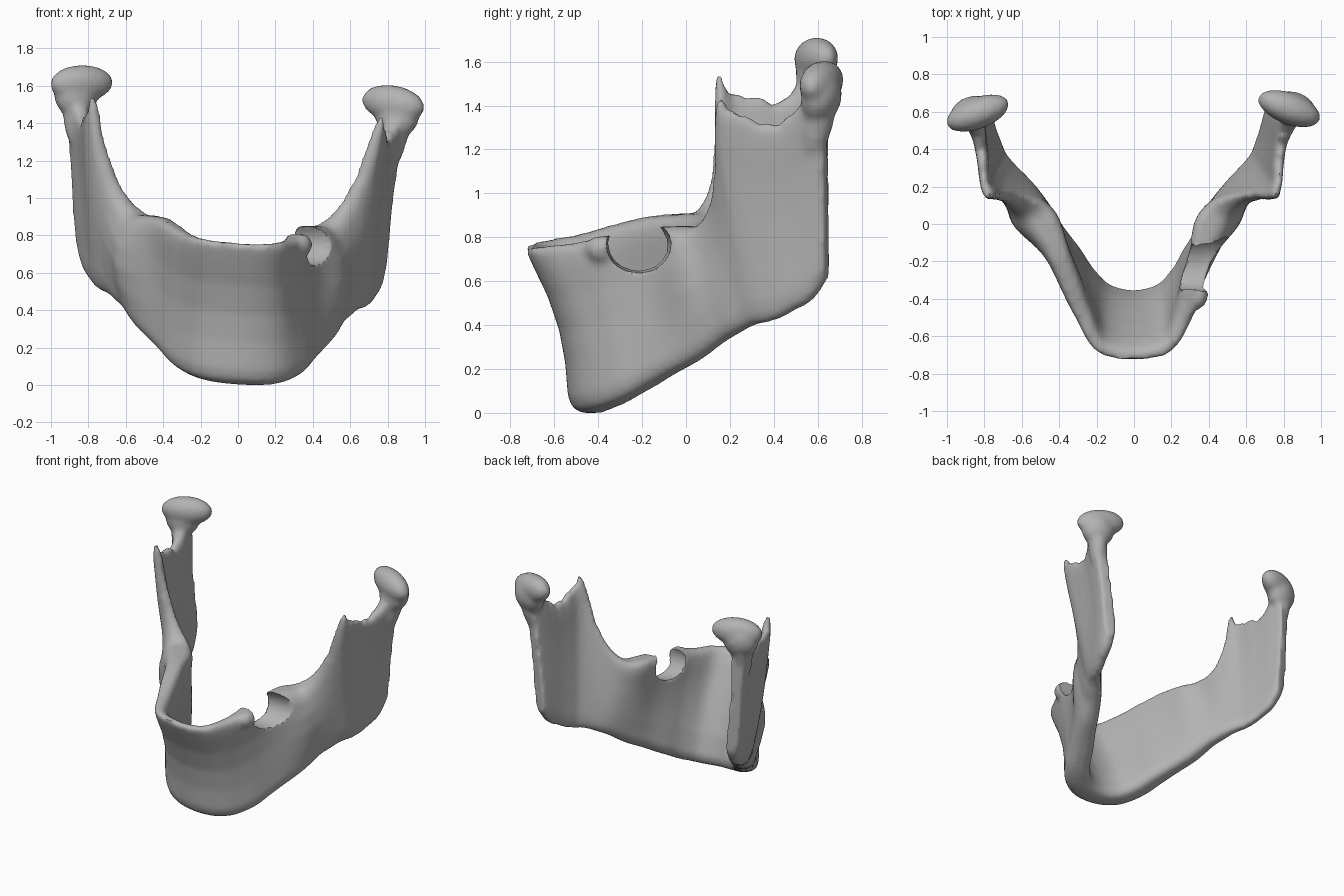
import bpy, bmesh, math, random
from mathutils import Vector, Matrix

random.seed(4)
cube = bpy.data.objects.get("Cube")
if cube:
    bpy.data.objects.remove(cube, do_unlink=True)

# Half-jaw columns from chin to rear border:
# bottom x, y, z, top x, y, z, bottom thickness, top thickness
COLUMNS = [
    (0, -.44, .0, 0, -.705, .755, .2, .07),
    (.17, -.40, .012, .18, -.665, .765, .2, .08),
    (.28, -.29, .06, .27, -.49, .79, .19, .1),
    (.35, -.17, .13, .325, -.33, .83, .18, .12),
    (.42, -.06, .2, .375, -.17, .865, .16, .13),
    (.49, .06, .27, .43, -.02, .875, .14, .16),
    (.55, .17, .355, .49, .07, .885, .12, .13),
    (.60, .24, .40, .58, .12, .98, .12, .08),
    (.635, .29, .43, .67, .14, 1.15, .11, .06),
    (.665, .33, .445, .76, .14, 1.46, .11, .05),
    (.69, .37, .455, .785, .2, 1.42, .1, .05),
    (.715, .43, .475, .795, .32, 1.37, .1, .06),
    (.74, .49, .51, .81, .44, 1.38, .1, .07),
    (.765, .575, .56, .84, .54, 1.46, .1, .1),
    (.785, .645, .66, .865, .635, 1.46, .09, .11),
]
# Height fraction and relative thickness around each column
PROFILE = [(0, .4), (.03, .8), (.1, 1), (.3, .95), (.5, .85), (.7, .85), (.88, 1), (.96, .95), (1, .6)]
STEPS = 5


def spline(a, b, c, d, t):
    return [.5 * (2 * q + (r - p) * t + (2 * p - 5 * q + 4 * r - s) * t * t
                  + (3 * q - p - 3 * r + s) * t ** 3) for p, q, r, s in zip(a, b, c, d)]


def mirror(col):
    return (-col[0], *col[1:3], -col[3], *col[4:])


def settle(p):
    """Slight natural tilt and asymmetry of the whole bone."""
    rear = min(max((p.y + .5) / .5, 0), 1)
    lean = .035 * rear * math.sin(math.pi * min(max(p.z, 0), 1.6) / 1.6)
    return Vector((p.x - lean, p.y, p.z - .065 * p.x))


def material(name, value):
    mat = bpy.data.materials.new(name)
    mat.use_nodes = True
    colour = (value, value, value, 1)
    mat.diffuse_color = colour
    mat.node_tree.nodes["Principled BSDF"].inputs["Base Color"].default_value = colour
    return mat


def ellipsoid(bm, centre, radii, yaw=0, roll=0, pitch=0):
    matrix = (Matrix.Translation(centre) @ Matrix.Rotation(yaw, 4, 'Z') @ Matrix.Rotation(roll, 4, 'Y')
              @ Matrix.Rotation(pitch, 4, 'X') @ Matrix.Diagonal((*radii, 1)))
    return bmesh.ops.create_uvsphere(bm, u_segments=32, v_segments=20, radius=1, matrix=matrix)["verts"]


def make_object(name, bm):
    bmesh.ops.recalc_face_normals(bm, faces=bm.faces)
    mesh = bpy.data.meshes.new(name)
    bm.to_mesh(mesh)
    bm.free()
    obj = bpy.data.objects.new(name, mesh)
    bpy.context.collection.objects.link(obj)
    return obj


# Smooth list of columns from one rear border round to the other
keys = [mirror(c) for c in reversed(COLUMNS[1:])] + COLUMNS
path = []
for i in range(len(keys) - 1):
    four = [keys[min(max(i + k, 0), len(keys) - 1)] for k in (-1, 0, 1, 2)]
    path += [spline(*four, s / STEPS) for s in range(STEPS)]
path.append(list(keys[-1]))

# Body and both rami as one lofted sheet
bm = bmesh.new()
rings = []
for i, col in enumerate(path):
    before, after = path[max(i - 1, 0)], path[min(i + 1, len(path) - 1)]
    outward = Vector((after[1] - before[1], before[0] - after[0], 0)).normalized()
    low, high = Vector(col[:3]), Vector(col[3:6])
    # broken edge along the thin upper rim
    if high.z > 1.1 and high.y < .5:
        high.z += random.uniform(-.025, .025)
    # hollow above the chin, oblique ridge swelling the cheek side, stronger on the right
    bend = 1 + .7 * min(max((-.1 - high.y) / .4, 0), 1)
    swell = (.095 if low.x < 0 else .075) * math.exp(-((low.y - .13) / .15) ** 2)
    outer, inner = [], []
    for t, width in PROFILE:
        centre = low.lerp(high, t ** bend)
        centre.z = low.z + (high.z - low.z) * t
        half = outward * width * (col[6] + (col[7] - col[6]) * t) / 2
        ridge = outward * swell * math.sin(math.pi * t ** 1.3)
        outer.append(bm.verts.new(settle(centre + half + ridge)))
        inner.append(bm.verts.new(settle(centre - half - ridge * .15)))
    rings.append(outer + inner[::-1])
for a, b in zip(rings, rings[1:]):
    for k in range(len(a)):
        n = (k + 1) % len(a)
        bm.faces.new((a[k], a[n], b[n], b[k]))
bm.faces.new(rings[0])
bm.faces.new(rings[-1][::-1])

# Condyle heads and the necks flaring up into them
for side in (-1, 1):
    y = .605 + .012 * side
    verts = ellipsoid(bm, (side * .833, y, 1.555), (.178, .085, .098), -side * .36, side * .1)
    verts += ellipsoid(bm, (side * .86, y, 1.49), (.12, .088, .12), -side * .36, side * .1, -.2)
    verts += ellipsoid(bm, (side * .862, y - .01, 1.4), (.062, .07, .2), 0, side * .12, -.2)
    for v in verts:
        v.co = settle(v.co)
# Knob of socket bone in front of the tooth gap
ellipsoid(bm, (.345, -.39, .745), (.05, .07, .06), -.3)
jaw = make_object("jaw_bone", bm)
jaw.data.materials.append(material("bone grey", .45))

# Rounded gap where teeth are missing on the left
bm = bmesh.new()
ellipsoid(bm, (.4, -.215, .76), (.3, .145, .125), .1)
gap = make_object("tooth_gap_cutter", bm)

# Fuse the shells, cut the gap and soften
remesh = jaw.modifiers.new("fuse", 'REMESH')
remesh.mode = 'VOXEL'
remesh.voxel_size = .018
cut = jaw.modifiers.new("gap", 'BOOLEAN')
cut.operation = 'DIFFERENCE'
cut.object = gap
soften = jaw.modifiers.new("soften", 'SMOOTH')
soften.factor = .5
soften.iterations = 6
bpy.context.view_layer.objects.active = jaw
jaw.select_set(True)
for name in ("fuse", "gap", "soften"):
    bpy.ops.object.modifier_apply(modifier=name)
bpy.data.objects.remove(gap, do_unlink=True)

# Stand the bone on the floor
floor = min(v.co.z for v in jaw.data.vertices)
for v in jaw.data.vertices:
    v.co.z -= floor
bpy.ops.object.shade_smooth_by_angle(angle=math.radians(50))
